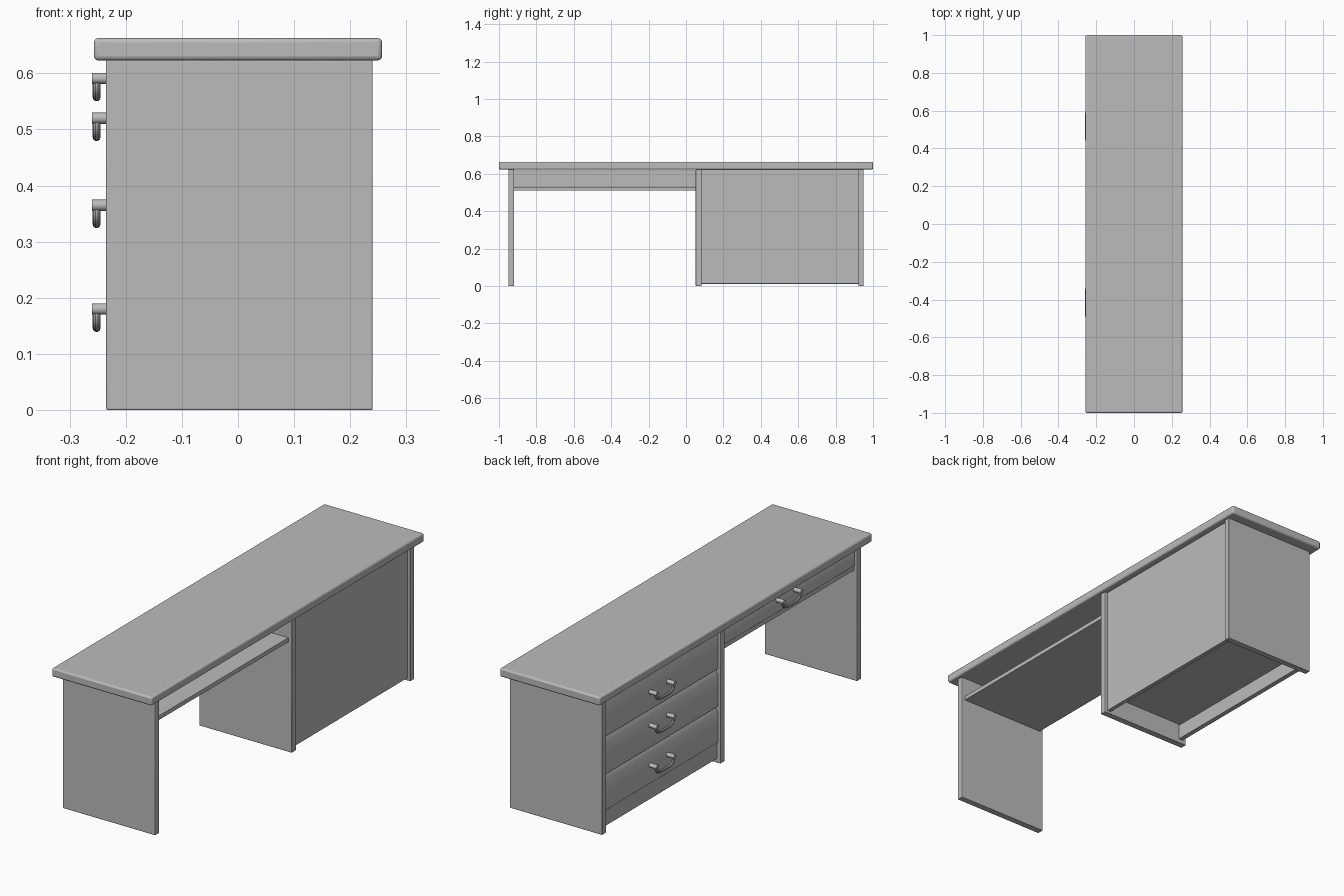
import bpy
import math

if "Cube" in bpy.data.objects:
    bpy.data.objects.remove(bpy.data.objects["Cube"])

# One plain grey for the whole desk
GREY = (0.5, 0.5, 0.5, 1)
grey = bpy.data.materials.new("plain grey")
grey.use_nodes = True
grey.diffuse_color = GREY
grey.node_tree.nodes["Principled BSDF"].inputs["Base Color"].default_value = GREY


def finish(obj, bevel=0):
    obj.data.materials.append(grey)
    if bevel:
        mod = obj.modifiers.new("rounded edges", 'BEVEL')
        mod.width = bevel
        mod.segments = 3
    bpy.ops.object.select_all(action='DESELECT')
    obj.select_set(True)
    bpy.context.view_layer.objects.active = obj
    bpy.ops.object.shade_smooth_by_angle(angle=math.radians(35))


def board(name, x, y, z, bevel=0.003):
    """Box between the given (low, high) limits on each axis."""
    bpy.ops.mesh.primitive_cube_add(size=1)
    obj = bpy.context.object
    obj.name = name
    for v in obj.data.vertices:
        v.co = [(a + b) / 2 + c * (b - a) for (a, b), c in zip((x, y, z), v.co)]
    finish(obj, bevel)


def drawer_front(name, y, z):
    """Front with a sloping lip along its top edge, extruded along y."""
    lo, hi = z
    back, face = -0.195, -0.222
    profile = [(back, lo), (face, lo), (face, hi - 0.022), (face + 0.012, hi), (back, hi)]
    n = len(profile)
    verts = [(px, py, pz) for py in y for px, pz in profile]
    faces = [tuple(range(n)), tuple(reversed(range(n, 2 * n)))]
    faces += [(i, i + n, (i + 1) % n + n, (i + 1) % n) for i in range(n)]
    mesh = bpy.data.meshes.new(name)
    mesh.from_pydata(verts, [], faces)
    mesh.update()
    obj = bpy.data.objects.new(name, mesh)
    bpy.context.collection.objects.link(obj)
    finish(obj, 0.002)


def handle(name, y, z):
    """Two round posts with a drooping pull between them."""
    for side in (-1, 1):
        bpy.ops.mesh.primitive_cylinder_add(
            vertices=20, radius=0.01, depth=0.044,
            location=(-0.238, y + side * 0.064, z), rotation=(0, math.pi / 2, 0))
        post = bpy.context.object
        post.name = name + "_post"
        finish(post)
    curve = bpy.data.curves.new(name + "_pull", 'CURVE')
    curve.dimensions = '3D'
    curve.bevel_depth = 0.007
    curve.bevel_resolution = 3
    spline = curve.splines.new('POLY')
    path = []
    for i in range(17):
        t = math.pi * i / 16
        c, s = math.cos(t), math.sin(t)
        path.append((math.copysign(abs(c) ** 0.6, c) * 0.064, -0.034 * s ** 0.6 if s > 0.001 else 0))
    spline.points.add(len(path) - 1)
    for p, (dy, dz) in zip(spline.points, path):
        p.co = (-0.252, y + dy, z + dz, 1)
    pull = bpy.data.objects.new(name + "_pull", curve)
    bpy.context.collection.objects.link(pull)
    bpy.ops.object.select_all(action='DESELECT')
    pull.select_set(True)
    bpy.context.view_layer.objects.active = pull
    bpy.ops.object.convert(target='MESH')
    finish(bpy.context.object)


# Worktop and upright panels
board("worktop", (-0.257, 0.257), (-1, 1), (0.623, 0.663), 0.008)
DEPTH = (-0.235, 0.24)
for name, y in (("leg_panel", (-0.95, -0.919)),
                ("middle_panel", (0.052, 0.083)),
                ("end_panel", (0.921, 0.95))):
    board(name, DEPTH, y, (0, 0.624))

# Pedestal: rear panel, floor, plinth and drawers
BAY = (0.082, 0.922)
board("pedestal_back", (0.205, 0.225), BAY, (0.012, 0.624), 0.001)
board("pedestal_floor", (-0.2, 0.206), BAY, (0.095, 0.11), 0)
board("plinth", (-0.218, -0.195), BAY, (0.02, 0.095), 0.001)
board("drawer_backing", (-0.203, -0.19), BAY, (0.09, 0.624), 0)
drawers = (("lower", (0.095, 0.258), 0.18),
           ("middle", (0.262, 0.433), 0.365),
           ("upper", (0.437, 0.618), 0.52))
for name, z, grip in drawers:
    drawer_front(name + "_drawer_front", BAY, z)
    handle(name + "_handle", 0.515, grip)

# Wide shallow drawer over the knee space, open at the rear
KNEE = (-0.92, 0.053)
board("shallow_drawer_floor", (-0.218, 0.222), KNEE, (0.51, 0.53), 0.001)
drawer_front("shallow_drawer_front", KNEE, (0.532, 0.618))
handle("shallow_handle", -0.415, 0.591)
